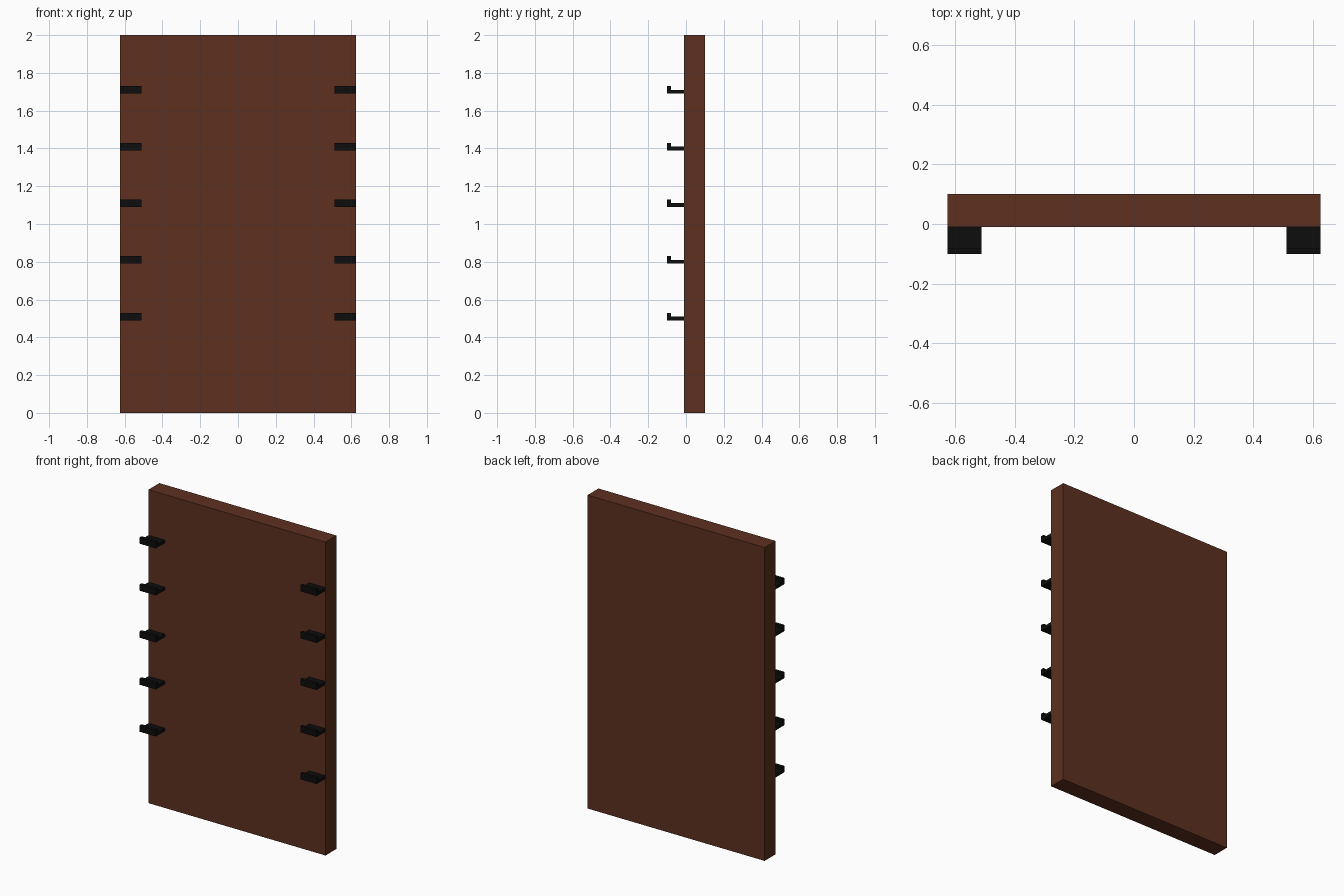
import bpy

if "Cube" in bpy.data.objects:
    bpy.data.objects.remove(bpy.data.objects["Cube"])

def material(name, color):
    m = bpy.data.materials.new(name)
    m.diffuse_color = color
    m.use_nodes = True
    m.node_tree.nodes["Principled BSDF"].inputs["Base Color"].default_value = m.diffuse_color
    return m

wood = material("dark_wood", (0.11, 0.03, 0.014, 1))
black = material("black_metal", (0.004, 0.004, 0.004, 1))

def extrude_x(name, profile, x0, x1, mat):
    """Extrude a (y, z) profile from x0 to x1."""
    n = len(profile)
    verts = [(x, y, z) for x in (x0, x1) for y, z in profile]
    faces = [list(range(n))[::-1], list(range(n, 2 * n))]
    faces += [[i, (i + 1) % n, n + (i + 1) % n, n + i] for i in range(n)]
    me = bpy.data.meshes.new(name)
    me.from_pydata(verts, [], faces)
    me.materials.append(mat)
    ob = bpy.data.objects.new(name, me)
    bpy.context.collection.objects.link(ob)
    return ob

# Upright board
extrude_x("back_panel", [(-0.01, 0), (0.1, 0), (0.1, 2), (-0.01, 2)],
          -0.625, 0.625, wood)

# L-shaped hooks: thin shelf with an upturned lip, five on each side
for row in range(5):
    z = 0.5 + 0.3 * row
    hook = [(-0.1, z - 0.01), (-0.01, z - 0.01), (-0.01, z + 0.01),
            (-0.08, z + 0.01), (-0.08, z + 0.03), (-0.1, z + 0.03)]
    for side, x0, x1 in (("left", -0.625, -0.51), ("right", 0.51, 0.625)):
        extrude_x(f"{side}_hook_{row + 1}", hook, x0, x1, black)
